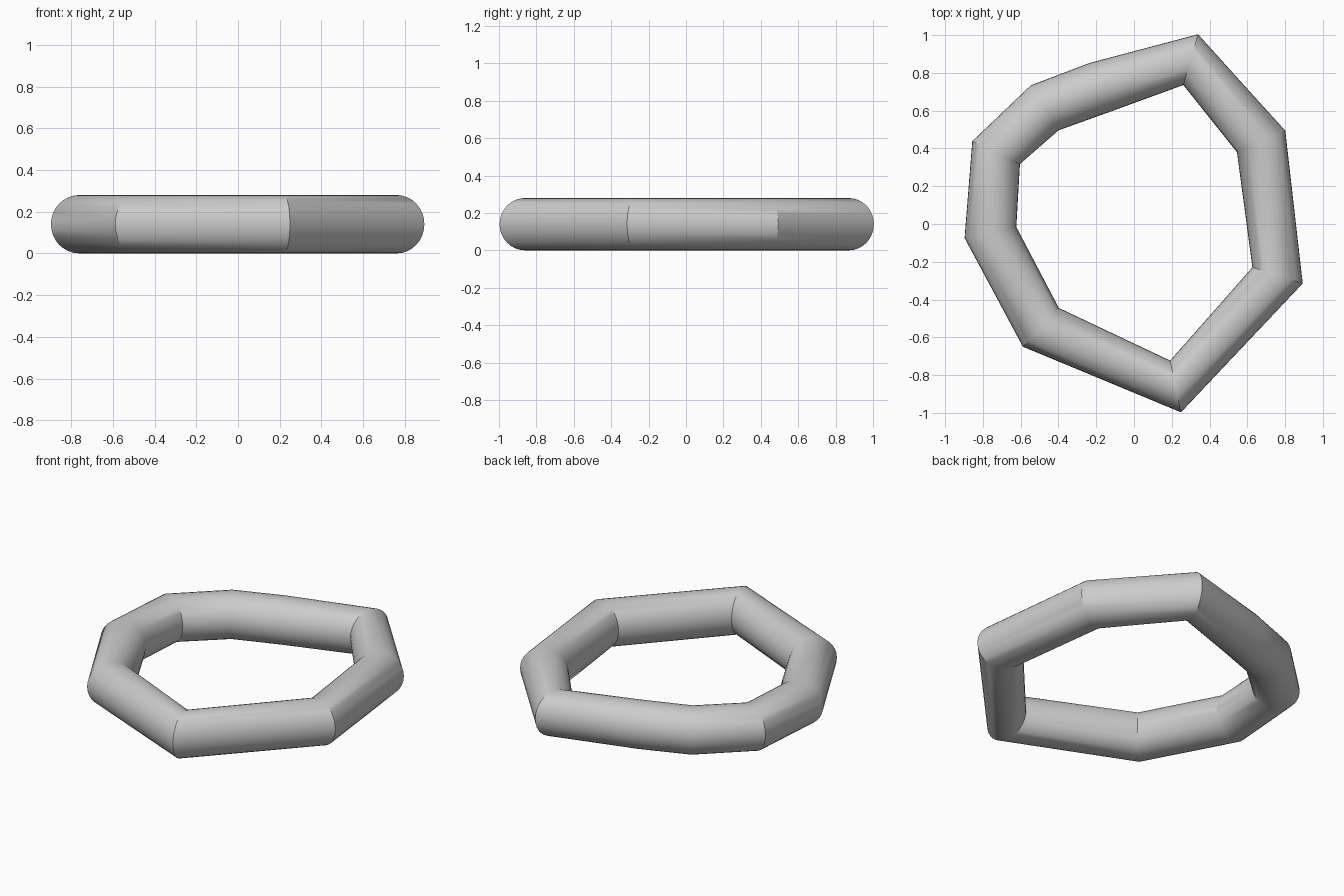
import bpy, bmesh, math
from mathutils import Vector

cube = bpy.data.objects.get("Cube")
if cube:
    bpy.data.objects.remove(cube, do_unlink=True)

RADIUS = 0.14
SIDES = 32

# Centre line of the ring, clockwise from the back
path = [Vector((x, y, RADIUS)) for x, y in (
    (0.30, 0.87), (0.673, 0.437), (0.76, -0.272), (0.22, -0.86),
    (-0.493, -0.547), (-0.76, -0.045), (-0.73, 0.378),
    (-0.473, 0.615), (-0.19, 0.72))]

# Plain grey material
grey = bpy.data.materials.new("plain grey")
grey.use_nodes = True
color = (0.6, 0.6, 0.6, 1)
grey.diffuse_color = color
grey.node_tree.nodes["Principled BSDF"].inputs["Base Color"].default_value = color

# Round section at every corner, set on the bisector of its two segments
bm = bmesh.new()
up = Vector((0, 0, 1))
rings = []
count = len(path)
for i, point in enumerate(path):
    before = (point - path[i - 1]).normalized()
    after = (path[(i + 1) % count] - point).normalized()
    outward = up.cross((before + after).normalized())
    ring = []
    for k in range(SIDES):
        a = math.tau * k / SIDES
        ring.append(bm.verts.new(point + RADIUS * (math.cos(a) * outward + math.sin(a) * up)))
    rings.append(ring)

# Bridge neighbouring sections into a closed tube
for i, ring in enumerate(rings):
    following = rings[(i + 1) % count]
    for k in range(SIDES):
        n = (k + 1) % SIDES
        bm.faces.new((ring[k], ring[n], following[n], following[k]))
bmesh.ops.recalc_face_normals(bm, faces=bm.faces)

mesh = bpy.data.meshes.new("angular_ring")
bm.to_mesh(mesh)
bm.free()
mesh.materials.append(grey)
ring_object = bpy.data.objects.new("angular_ring", mesh)
bpy.context.collection.objects.link(ring_object)

# Smooth tube with sharp creases at the tight corners
bpy.ops.object.select_all(action='DESELECT')
ring_object.select_set(True)
bpy.context.view_layer.objects.active = ring_object
bpy.ops.object.shade_smooth_by_angle(angle=math.radians(30))
